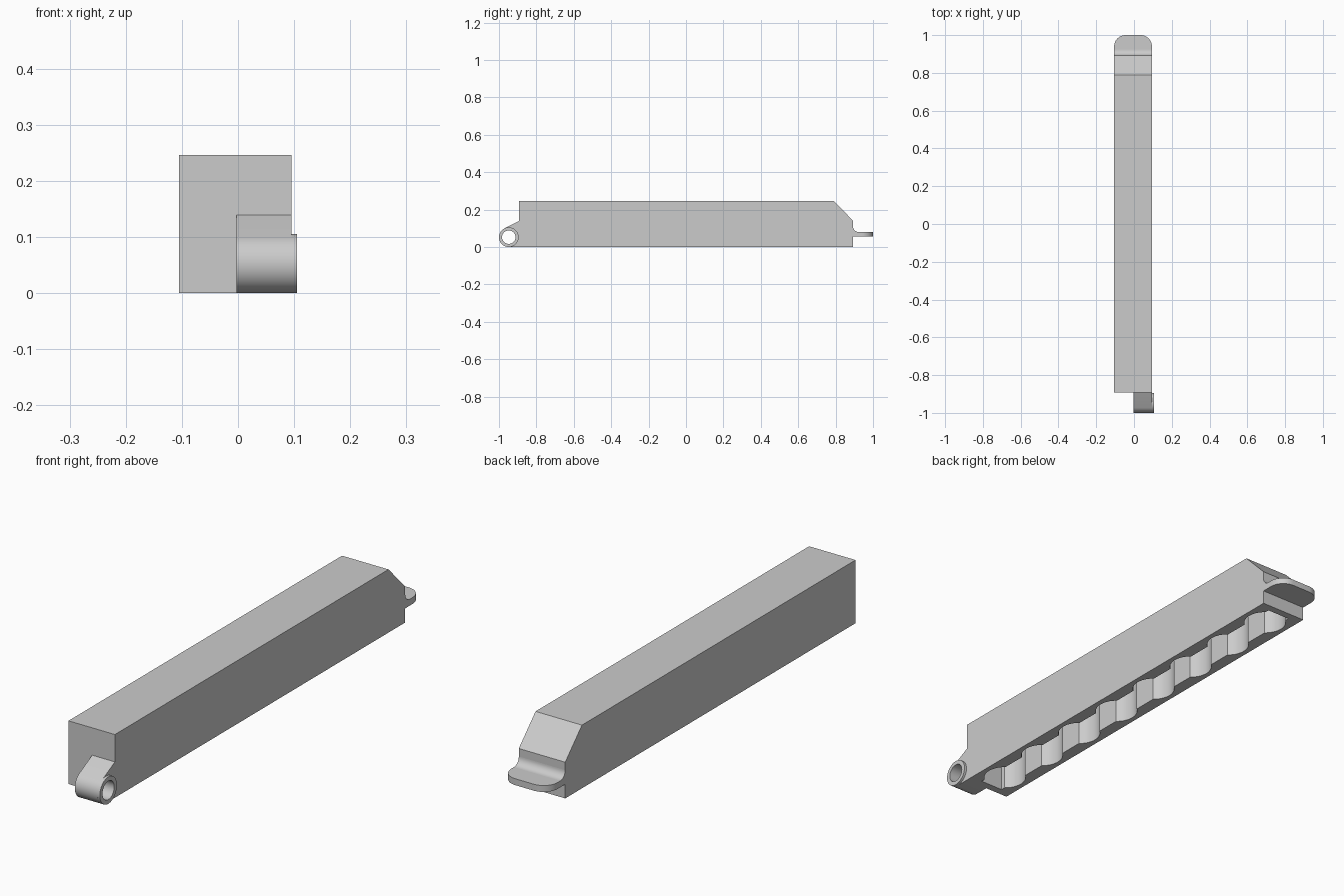
import bpy, bmesh
from math import sin, cos, pi, radians, asin
from mathutils import Vector

cube = bpy.data.objects.get("Cube")
if cube:
    bpy.data.objects.remove(cube, do_unlink=True)

grey = bpy.data.materials.new("plain_grey")
grey.use_nodes = True
colour = (0.6, 0.6, 0.6, 1)
grey.diffuse_color = colour
grey.node_tree.nodes["Principled BSDF"].inputs["Base Color"].default_value = colour

X0, X1 = -0.105, 0.095          # body sides
MID = (X0 + X1) / 2
END, TOP = 0.893, 0.246         # body half length and height


def arc(cx, cy, r, a0, a1, n):
    """Points on an arc, angles in degrees."""
    angles = [radians(a0 + (a1 - a0) * i / n) for i in range(n + 1)]
    return [(cx + r * cos(a), cy + r * sin(a)) for a in angles]


def prism(name, outline, lo, hi, axis):
    """Extrude an outline: (y, z) points along x, or (x, y) points along z."""
    place = (lambda p, h: (h, *p)) if axis == "x" else (lambda p, h: (*p, h))
    bm = bmesh.new()
    face = bm.faces.new([bm.verts.new(place(p, lo)) for p in outline])
    grown = bmesh.ops.extrude_face_region(bm, geom=[face])["geom"]
    shift = Vector(place((0, 0), hi - lo))
    bmesh.ops.translate(bm, vec=shift, verts=[v for v in grown if isinstance(v, bmesh.types.BMVert)])
    bmesh.ops.recalc_face_normals(bm, faces=bm.faces)
    mesh = bpy.data.meshes.new(name)
    bm.to_mesh(mesh)
    bm.free()
    mesh.materials.append(grey)
    obj = bpy.data.objects.new(name, mesh)
    bpy.context.collection.objects.link(obj)
    return obj


def activate(obj):
    bpy.ops.object.select_all(action="DESELECT")
    obj.select_set(True)
    bpy.context.view_layer.objects.active = obj


def carve(obj, cutter):
    activate(obj)
    mod = obj.modifiers.new("cut", "BOOLEAN")
    mod.operation, mod.solver, mod.object = "DIFFERENCE", "EXACT", cutter
    bpy.ops.object.modifier_apply(modifier=mod.name)
    bpy.data.objects.remove(cutter, do_unlink=True)


def smooth(obj):
    activate(obj)
    bpy.ops.object.shade_smooth_by_angle(angle=radians(30))


# Long body with a sloped back end
body = prism("body", [(-END, 0), (END, 0), (END, 0.141), (0.79, TOP), (-END, TOP)], X0, X1, "x")

# Row of round pockets joined by a slot, open underneath
POCKETS, PITCH, R, HALF, SLOT_END = 8, 0.2236, 0.08, 0.05, 0.863
lip = math_angle = asin(HALF / R) * 180 / pi
side = [(MID + HALF, -SLOT_END + 0.02)]
for i in range(POCKETS):
    y = (i - (POCKETS - 1) / 2) * PITCH
    reach = 90 - lip
    side += arc(MID, y, R, -reach, reach, 14)
side.append((MID + HALF, SLOT_END - 0.02))
# the slot ends are square, just past the outer pockets
side[0] = (MID + HALF, -SLOT_END)
side[-1] = (MID + HALF, SLOT_END)
other = [(2 * MID - x, y) for x, y in reversed(side)]
carve(body, prism("pocket_cutter", side + other, -0.05, 0.16, "z"))
smooth(body)

# Thin rounded finger tab at the back
CORNER = 0.06
tab_outline = [(X0, END - 0.003), (X1, END - 0.003)]
tab_outline += arc(X1 - CORNER, 1 - CORNER, CORNER, 0, 90, 12)
tab_outline += arc(X0 + CORNER, 1 - CORNER, CORNER, 90, 180, 12)
smooth(prism("finger_tab", tab_outline, 0.055, 0.08, "z"))

# Concave fillet between tab and body
F = 0.03
fillet = [(END - 0.003, 0.075), (END + F, 0.075)] + arc(END + F, 0.08 + F, F, 270, 180, 10)
fillet.append((END - 0.003, 0.08 + F))
smooth(prism("tab_fillet", fillet, X0, X1, "x"))

# Hinge eye at the front: a full ring plus a web tangent to it
CY, CZ, OUT, BORE = -0.9475, 0.0525, 0.0525, 0.036
eye = prism("hinge_eye", arc(CY, CZ, OUT, 0, 352.5, 47), -0.003, 0.105, "x")
web = prism("hinge_web", [(-END + 0.003, 0), (-END + 0.003, 0.141)] + arc(CY, CZ, OUT, 118, 270, 20),
            -0.003, X1, "x")
for part in (eye, web):
    carve(part, prism("bore_cutter", arc(CY, CZ, BORE, 0, 352.5, 47), -0.1, 0.2, "x"))
    smooth(part)
